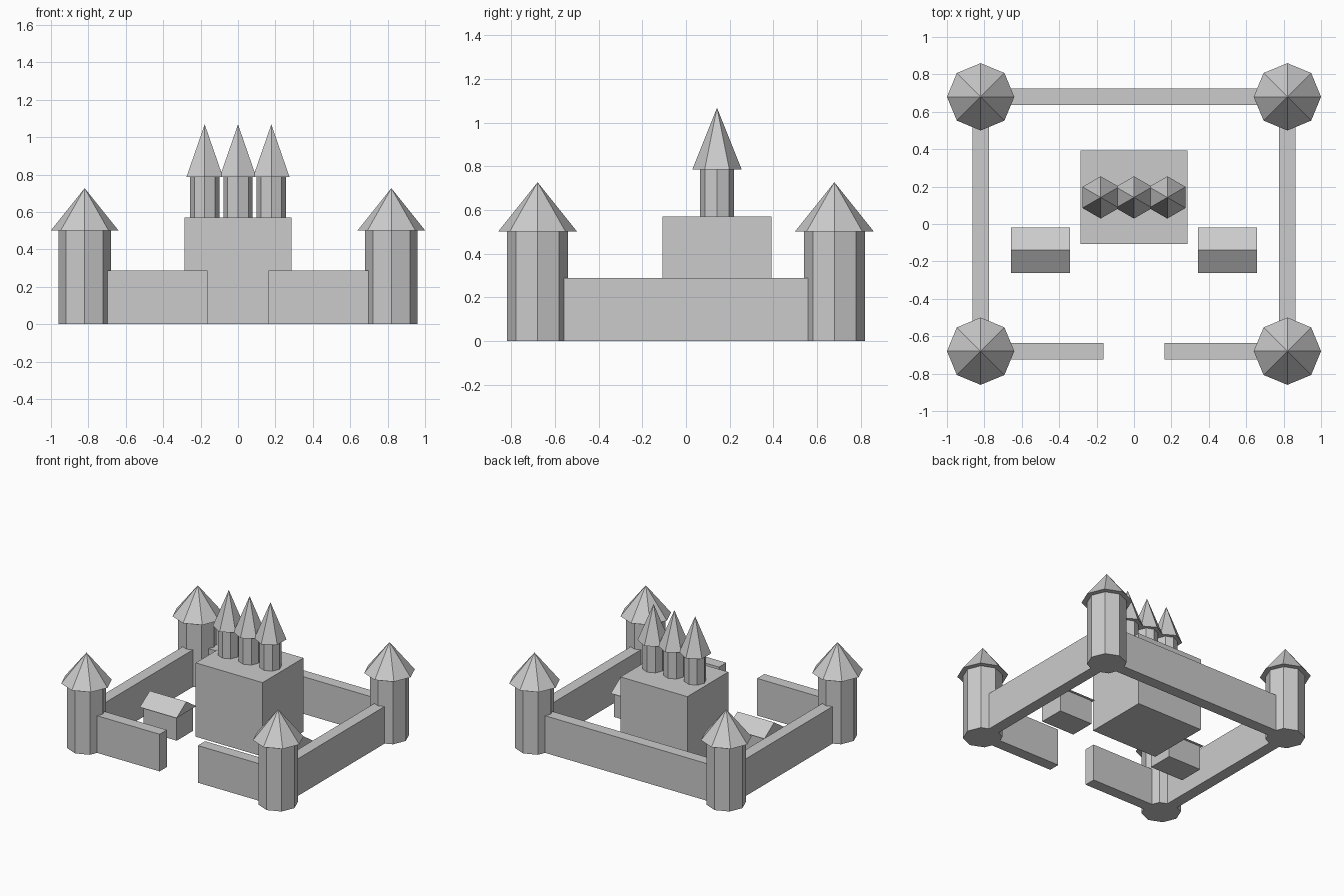
import bpy, bmesh
from math import cos, sin, pi

if "Cube" in bpy.data.objects:
    bpy.data.objects.remove(bpy.data.objects["Cube"])


def make_object(name, bm):
    bmesh.ops.recalc_face_normals(bm, faces=bm.faces)
    mesh = bpy.data.meshes.new(name)
    bm.to_mesh(mesh)
    bm.free()
    obj = bpy.data.objects.new(name, mesh)
    bpy.context.collection.objects.link(obj)
    return obj


def box(name, x0, x1, y0, y1, z0, z1):
    bm = bmesh.new()
    bmesh.ops.create_cube(bm, size=1)
    for v in bm.verts:
        v.co = (x1 if v.co.x > 0 else x0,
                y1 if v.co.y > 0 else y0,
                z1 if v.co.z > 0 else z0)
    return make_object(name, bm)


def spike(name, x, y, z0, z1, r, sides, start=0.0, pointed=False):
    """Upright faceted column, or a pyramid roof when pointed."""
    bm = bmesh.new()
    ring = [(x + r * cos(start + 2 * pi * i / sides),
             y + r * sin(start + 2 * pi * i / sides)) for i in range(sides)]
    low = [bm.verts.new((px, py, z0)) for px, py in ring]
    if pointed:
        high = [bm.verts.new((x, y, z1))] * sides
    else:
        high = [bm.verts.new((px, py, z1)) for px, py in ring]
        bm.faces.new(high)
    bm.faces.new(low[::-1])
    for i in range(sides):
        j = (i + 1) % sides
        quad = [low[i], low[j], high[j]] + ([] if pointed else [high[i]])
        bm.faces.new(quad)
    return make_object(name, bm)


def gable(name, x0, x1, y, half, z0, z1):
    """Triangular prism with its ridge along x."""
    bm = bmesh.new()
    profile = [(y - half, z0), (y + half, z0), (y, z1)]
    a, b = [[bm.verts.new((x, py, pz)) for py, pz in profile] for x in (x0, x1)]
    bm.faces.new(a)
    bm.faces.new(b)
    for i in range(3):
        j = (i + 1) % 3
        bm.faces.new((a[i], a[j], b[j], b[i]))
    return make_object(name, bm)


TX, TY = 0.82, 0.68      # corner tower centres
WALL_H, T = 0.287, 0.044  # wall height and half thickness

# Corner towers with octagonal roofs
for sx, side in ((-1, "left"), (1, "right")):
    for sy, end in ((-1, "front"), (1, "back")):
        spike(f"{end}_{side}_tower", sx * TX, sy * TY, 0, 0.502, 0.14, 8)
        spike(f"{end}_{side}_tower_roof", sx * TX, sy * TY, 0.502, 0.727, 0.18, 8, pointed=True)

# Curtain walls, with a gate gap at the front
box("back_wall", -TX, TX, TY - T, TY + T, 0, WALL_H)
for sx, side in ((-1, "left"), (1, "right")):
    box(f"{side}_wall", sx * TX - T, sx * TX + T, -TY, TY, 0, WALL_H)
    inner, outer = sx * 0.163, sx * TX
    box(f"front_{side}_wall", min(inner, outer), max(inner, outer),
        -TY - T, -TY + T, 0, WALL_H)

# Keep with three turrets
KY = 0.142
box("keep", -0.286, 0.286, KY - 0.25, KY + 0.25, 0, 0.571)
for i in (-1, 0, 1):
    spike(f"turret_{i + 2}", i * 0.178, KY, 0.571, 0.786, 0.078, 8)
    spike(f"turret_roof_{i + 2}", i * 0.178, KY, 0.786, 1.068, 0.113, 6, pi / 2, True)

# Courtyard houses with gable roofs
HY = -0.14
for sx, side in ((-1, "left"), (1, "right")):
    cx = sx * 0.5
    box(f"{side}_house", cx - 0.143, cx + 0.143, HY - 0.099, HY + 0.099, 0, 0.187)
    gable(f"{side}_house_roof", cx - 0.157, cx + 0.157, HY, 0.121, 0.187, 0.268)
